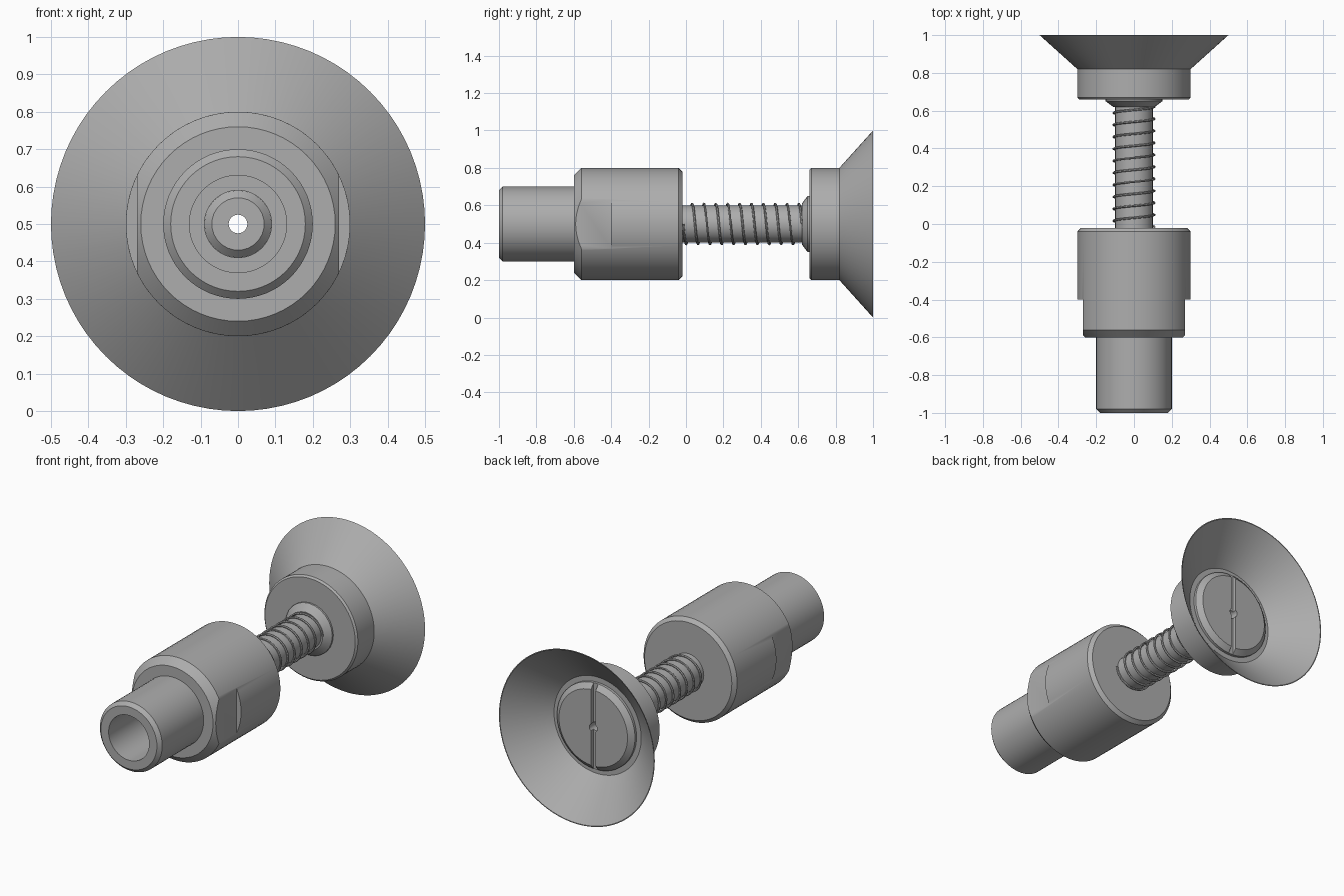
import bpy, bmesh, math
from mathutils import Matrix, Vector

cube = bpy.data.objects.get("Cube")
if cube:
    bpy.data.objects.remove(cube, do_unlink=True)

AXIS_Z = 0.5
HOLE = 0.025

grey = bpy.data.materials.new("plain grey")
grey.use_nodes = True
colour = (0.42, 0.42, 0.42, 1)
grey.diffuse_color = colour
grey.node_tree.nodes["Principled BSDF"].inputs["Base Color"].default_value = colour


def finish(obj):
    obj.data.materials.append(grey)
    bpy.ops.object.select_all(action="DESELECT")
    obj.select_set(True)
    bpy.context.view_layer.objects.active = obj
    bpy.ops.object.shade_smooth_by_angle(angle=math.radians(28))


def mesh_object(name, bm):
    bmesh.ops.recalc_face_normals(bm, faces=bm.faces)
    mesh = bpy.data.meshes.new(name)
    bm.to_mesh(mesh)
    bm.free()
    obj = bpy.data.objects.new(name, mesh)
    bpy.context.collection.objects.link(obj)
    return obj


def lathe(name, profile, sides=64):
    """Turn a closed (radius, y) outline around the long axis."""
    bm = bmesh.new()
    rings = []
    for i in range(sides):
        a = math.tau * i / sides
        rings.append([bm.verts.new((r * math.cos(a), y, AXIS_Z + r * math.sin(a)))
                      for r, y in profile])
    n = len(profile)
    for i in range(sides):
        here, there = rings[i], rings[(i + 1) % sides]
        for j in range(n):
            k = (j + 1) % n
            bm.faces.new((here[j], here[k], there[k], there[j]))
    return mesh_object(name, bm)


def cut(obj, centre, size):
    """Remove a box from the object."""
    bm = bmesh.new()
    bmesh.ops.create_cube(bm, size=1, matrix=Matrix.LocRotScale(Vector(centre), None, Vector(size)))
    cutter = mesh_object("cutter", bm)
    cutter.hide_render = True
    mod = obj.modifiers.new("cut", "BOOLEAN")
    mod.operation = "DIFFERENCE"
    mod.solver = "EXACT"
    mod.object = cutter
    bpy.context.view_layer.objects.active = obj
    bpy.ops.object.modifier_apply(modifier=mod.name)
    bpy.data.objects.remove(cutter, do_unlink=True)


# Housing: hollow connector tube and wide body with two wrench flats
housing = lathe("housing", [
    (0.13, -1), (0.18, -1), (0.2, -0.98), (0.2, -0.6), (0.26, -0.6), (0.3, -0.56),
    (0.3, -0.04), (0.28, -0.02), (0.09, -0.02), (0.09, -0.6), (0.13, -0.6)])
for side in (1, -1):
    cut(housing, (side * 0.37, -0.55, AXIS_Z), (0.2, 0.3, 1))
finish(housing)

# Sliding stem with a bore right through it
finish(lathe("stem", [
    (HOLE, -0.56), (0.07, -0.56), (0.09, -0.54), (0.09, -0.03), (0.1, -0.03),
    (0.1, 0.7), (HOLE, 0.7)], 32))

# Collar between stem and cup
finish(lathe("collar", [(0.09, 0.62), (0.11, 0.62), (0.15, 0.65), (0.15, 0.67), (0.09, 0.67)], 24))

# Suction cup: hub and thin flared lip
finish(lathe("suction_cup", [
    (HOLE, 0.66), (0.29, 0.66), (0.3, 0.67), (0.3, 0.82), (0.5, 1),
    (0.495, 1), (0.28, 0.81), (HOLE, 0.81)], 80))

# Slotted screw head inside the cup
screw = lathe("screw_head", [
    (HOLE, 0.8), (0.25, 0.8), (0.25, 0.825), (0.22, 0.85), (HOLE, 0.85)])
cut(screw, (0, 0.85, AXIS_Z), (0.03, 0.05, 0.6))
finish(screw)

# Coil spring around the stem
turns, steps, radius = 10, 28, 0.108
start, end = -0.015, 0.62
curve = bpy.data.curves.new("spring", "CURVE")
curve.dimensions = "3D"
curve.bevel_depth = 0.006
curve.bevel_resolution = 1
curve.use_fill_caps = True
spline = curve.splines.new("POLY")
count = turns * steps
spline.points.add(count)
for i, point in enumerate(spline.points):
    a = -math.tau * i / steps
    y = start + (end - start) * i / count
    point.co = (radius * math.cos(a), y, AXIS_Z + radius * math.sin(a), 1)
spring = bpy.data.objects.new("spring", curve)
bpy.context.collection.objects.link(spring)
bpy.ops.object.select_all(action="DESELECT")
spring.select_set(True)
bpy.context.view_layer.objects.active = spring
bpy.ops.object.convert(target="MESH")
finish(bpy.context.view_layer.objects.active)
